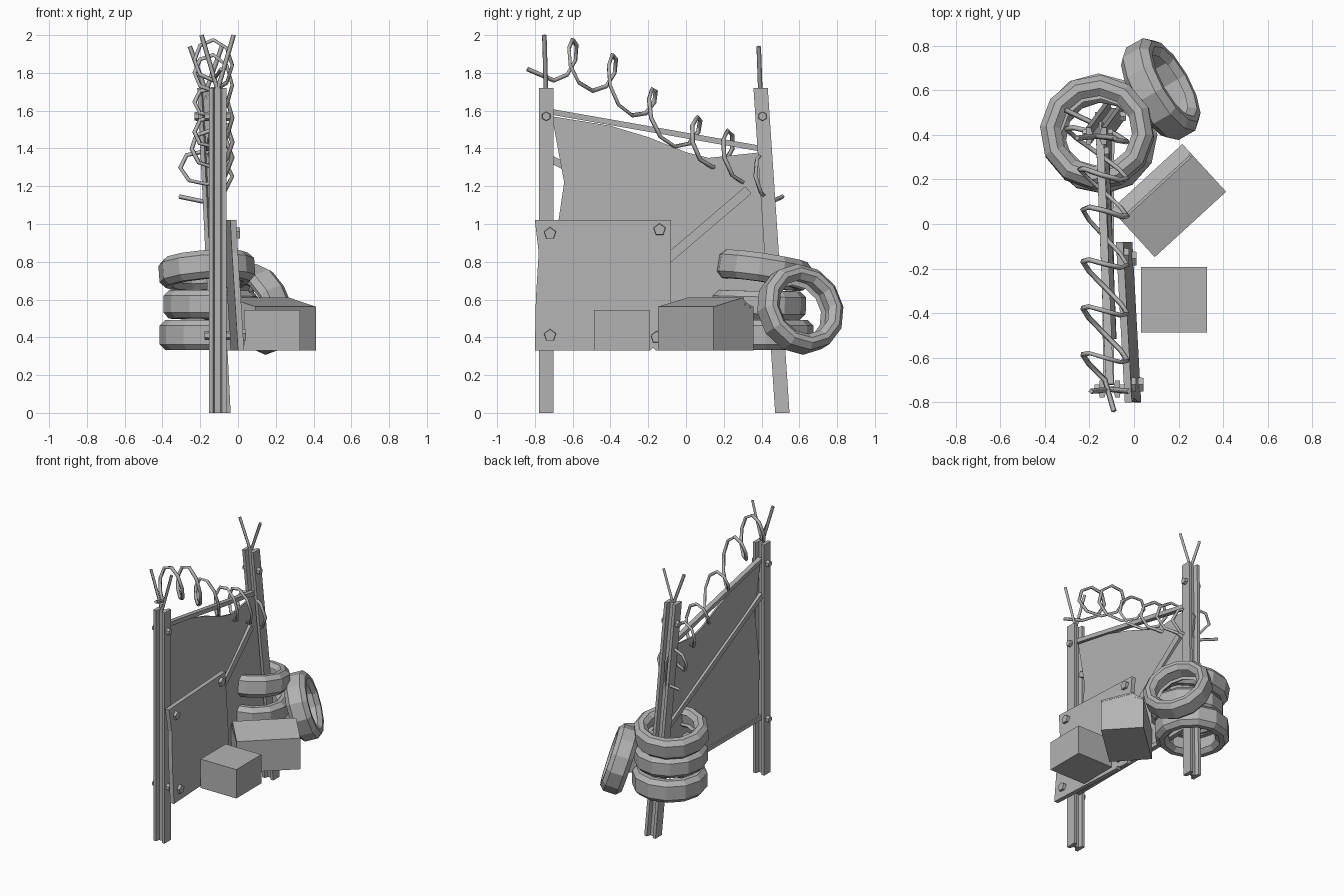
import bpy, bmesh
from math import sin, cos, pi, radians, floor
from mathutils import Vector, Matrix

cube = bpy.data.objects.get("Cube")
if cube:
    bpy.data.objects.remove(cube)

GREY = (0.45, 0.45, 0.45, 1)
metal = bpy.data.materials.new("plain_grey")
metal.diffuse_color = GREY
metal.use_nodes = True
metal.node_tree.nodes["Principled BSDF"].inputs["Base Color"].default_value = GREY


def finish(bm, name, matrix=None):
    bmesh.ops.recalc_face_normals(bm, faces=bm.faces)
    mesh = bpy.data.meshes.new(name)
    bm.to_mesh(mesh)
    bm.free()
    if matrix:
        mesh.transform(matrix)
    mesh.materials.append(metal)
    obj = bpy.data.objects.new(name, mesh)
    bpy.context.collection.objects.link(obj)
    return obj


def loft(name, ring_a, ring_b):
    """Solid between two matching outlines."""
    bm = bmesh.new()
    a = [bm.verts.new(p) for p in ring_a]
    b = [bm.verts.new(p) for p in ring_b]
    bm.faces.new(a)
    bm.faces.new(b)
    for i in range(len(a)):
        j = (i + 1) % len(a)
        bm.faces.new((a[i], a[j], b[j], b[i]))
    return finish(bm, name)


def frame(direction, origin):
    """Matrix placing local z along a direction."""
    return Matrix.Translation(origin) @ Vector(direction).to_track_quat('Z', 'Y').to_matrix().to_4x4()


def beam(name, a, b, thick, high):
    """Rectangular bar in the fence plane, thick along x."""
    a, b = Vector(a), Vector(b)
    up = (b - a).cross(Vector((1, 0, 0))).normalized() * high / 2
    side = Vector((thick / 2, 0, 0))
    corners = (up + side, up - side, -up - side, -up + side)
    loft(name, [a + c for c in corners], [b + c for c in corners])


def bolt(name, centre, sides=5, radius=0.035, depth=0.03, direction=(1, 0, 0)):
    bm = bmesh.new()
    bmesh.ops.create_cone(bm, cap_ends=True, segments=sides, radius1=radius,
                          radius2=radius * 0.9, depth=depth)
    finish(bm, name, frame(direction, centre))


def tyre(name, centre, axis, radius, inner, width, sides=12):
    """Chamfered ring spun round its axis."""
    h, c = width / 2, 0.03
    profile = [(inner, -h + c), (inner + c, -h), (radius - c, -h), (radius, -h + c),
               (radius, h - c), (radius - c, h), (inner + c, h), (inner, h - c),
               (inner + c, h - c), (inner + c, -h + c)]
    bm = bmesh.new()
    rings = [[bm.verts.new((r * cos(2 * pi * k / sides), r * sin(2 * pi * k / sides), z))
              for r, z in profile] for k in range(sides)]
    n = len(profile)
    for k in range(sides):
        p, q = rings[k], rings[(k + 1) % sides]
        for i in range(n):
            bm.faces.new((p[i], p[(i + 1) % n], q[(i + 1) % n], q[i]))
    finish(bm, name, frame(axis, centre))


def wire(name, points, thickness):
    curve = bpy.data.curves.new(name, 'CURVE')
    curve.dimensions = '3D'
    curve.bevel_depth = thickness
    curve.bevel_resolution = 0
    curve.use_fill_caps = True
    spline = curve.splines.new('POLY')
    spline.points.add(len(points) - 1)
    for pt, co in zip(spline.points, points):
        pt.co = (*co, 1)
    curve.materials.append(metal)
    bpy.context.collection.objects.link(bpy.data.objects.new(name, curve))


# Posts: H sections, the back one leaning
quarter = [(0.046, 0.038), (0.024, 0.038), (0.016, 0.01)]
section = (quarter + [(-x, y) for x, y in reversed(quarter)]
           + [(-x, -y) for x, y in quarter] + [(x, -y) for x, y in reversed(quarter)])
posts = {"front": (Vector((-0.108, -0.74, 0)), Vector((-0.108, -0.74, 1.72))),
         "back": (Vector((-0.085, 0.51, 0)), Vector((-0.17, 0.395, 1.72)))}


def on_post(which, z):
    a, b = posts[which]
    return a.lerp(b, z / 1.72)


for which, (foot, top) in posts.items():
    loft(which + "_post", [foot + Vector((x, y, 0)) for x, y in section],
         [top + Vector((x, y, 0)) for x, y in section])
    for z in (1.57, 0.41):
        for s in (-1, 1):
            bolt(which + "_post_bolt", on_post(which, z) + Vector((s * 0.056, 0, 0)),
                 6, 0.025, 0.025, (s, 0, 0))
    # Forked wire holders
    tip = 2.0 if which == "front" else 1.94
    for s in (-1, 1):
        wire(which + "_fork", [top + Vector((-s * 0.015, 0, -0.06)),
                               (top.x + s * 0.085, top.y - 0.01, tip)], 0.012)


def fence(y, z, offset=0):
    """Point in the twisted plane between both posts."""
    a, b = on_post("front", z), on_post("back", z)
    return Vector((a.x + (b.x - a.x) * (y - a.y) / (b.y - a.y) + offset, y, z))


# Ragged sheet, rails and braces
outline = [(-0.71, 1.57), (-0.4, 1.52), (-0.2, 1.46), (0, 1.38), (0.12, 1.35),
           (0.4, 1.38), (0.46, 1.29), (0.44, 0.9), (0.46, 0.42), (-0.7, 0.4),
           (-0.7, 0.85), (-0.645, 1.22)]
loft("fence_sheet", [fence(y, z, -0.006) for y, z in outline],
     [fence(y, z, 0.006) for y, z in outline])
beam("top_rail", fence(-0.72, 1.595), fence(0.39, 1.4), 0.035, 0.03)
beam("bottom_rail", fence(-0.72, 0.42), fence(0.48, 0.42), 0.035, 0.03)
beam("right_brace", fence(-0.5, 0.47, 0.016), fence(0.33, 1.18, 0.016), 0.025, 0.05)
beam("left_brace", fence(-0.71, 1.34, -0.016), fence(0.42, 0.78, -0.016), 0.025, 0.04)

# Leaning plate with four bolts
plate = [(-0.8, 1.02), (-0.08, 1.02), (-0.08, 0.33), (-0.16, 0.33), (-0.175, 0.345),
         (-0.19, 0.33), (-0.8, 0.33), (-0.795, 0.6), (-0.78, 0.85)]


def plate_point(y, z, offset):
    return Vector((-0.045 - 0.055 * (y + 0.44) + 0.06 * (1.02 - z) + offset, y, z))


loft("leaning_plate", [plate_point(y, z, -0.016) for y, z in plate],
     [plate_point(y, z, 0.016) for y, z in plate])
for y, z in ((-0.72, 0.95), (-0.14, 0.97), (-0.72, 0.41), (-0.155, 0.4)):
    bolt("plate_bolt", plate_point(y, z, 0.02))

# Plain crate
bm = bmesh.new()
bmesh.ops.create_cube(bm, size=1, matrix=Matrix.Translation((0.18, -0.34, 0.438))
                      @ Matrix.Diagonal((0.295, 0.295, 0.215, 1)))
finish(bm, "small_crate")

# Turned carton with two lifted lid flaps
carton = Matrix.Translation((0.155, 0.105, 0)) @ Matrix.Rotation(radians(42.5), 4, 'Z')
body = [(-0.145, 0.33), (0.145, 0.33), (0.145, 0.55), (-0.145, 0.55)]
near_flap = [(-0.145, 0.55), (-0.145, 0.562), (0.075, 0.612), (0.075, 0.6)]
far_flap = [(0.145, 0.55), (0.145, 0.562), (0.085, 0.582), (0.085, 0.57)]
for name, shape in (("carton", body), ("near_flap", near_flap), ("far_flap", far_flap)):
    loft(name, [carton @ Vector((-0.217, y, z)) for y, z in shape],
         [carton @ Vector((0.217, y, z)) for y, z in shape])
for s in (-1, 1):
    end = [(-0.145, 0.55), (0.145, 0.55), (0.075, 0.6)]
    loft("carton_end", [carton @ Vector((s * 0.215, y, z)) for y, z in end],
         [carton @ Vector((s * 0.205, y, z)) for y, z in end])

# Stacked tyres round the back post, one more leaning on them
tyre("bottom_tyre", (-0.16, 0.42, 0.412), (0, 0, 1), 0.255, 0.16, 0.16)
tyre("middle_tyre", (-0.145, 0.385, 0.572), (0.01, 0.02, 1), 0.25, 0.16, 0.15)
tyre("top_tyre", (-0.165, 0.41, 0.755), (-0.07, 0.15, 1), 0.255, 0.16, 0.15)
tyre("leaning_tyre", (0.12, 0.605, 0.548), (0.83, 0.47, 0.3), 0.238, 0.15, 0.15)

# Coiled wire: loops slide along a sagging centre line (y, z) per turn
centres = [(-0.8, 1.89), (-0.6, 1.86), (-0.39, 1.78), (-0.18, 1.6),
           (0.06, 1.45), (0.22, 1.38), (0.41, 1.27), (0.5, 1.2)]
coil = []
for k in range(4, 54):
    t = k / 8
    i = floor(t)
    y, z = Vector(centres[i]).lerp(Vector(centres[i + 1]), t - i)
    angle, late = 2 * pi * t, max(0, t - 4.5) / 2
    radius = 0.1 + 0.06 * late
    coil.append((-0.13 - 0.06 * late + radius * sin(angle),
                 y - 0.065 * sin(angle), z + 0.115 * cos(angle)))
wire("coiled_wire", [(-0.09, -0.84, 1.82)] + coil, 0.012)
